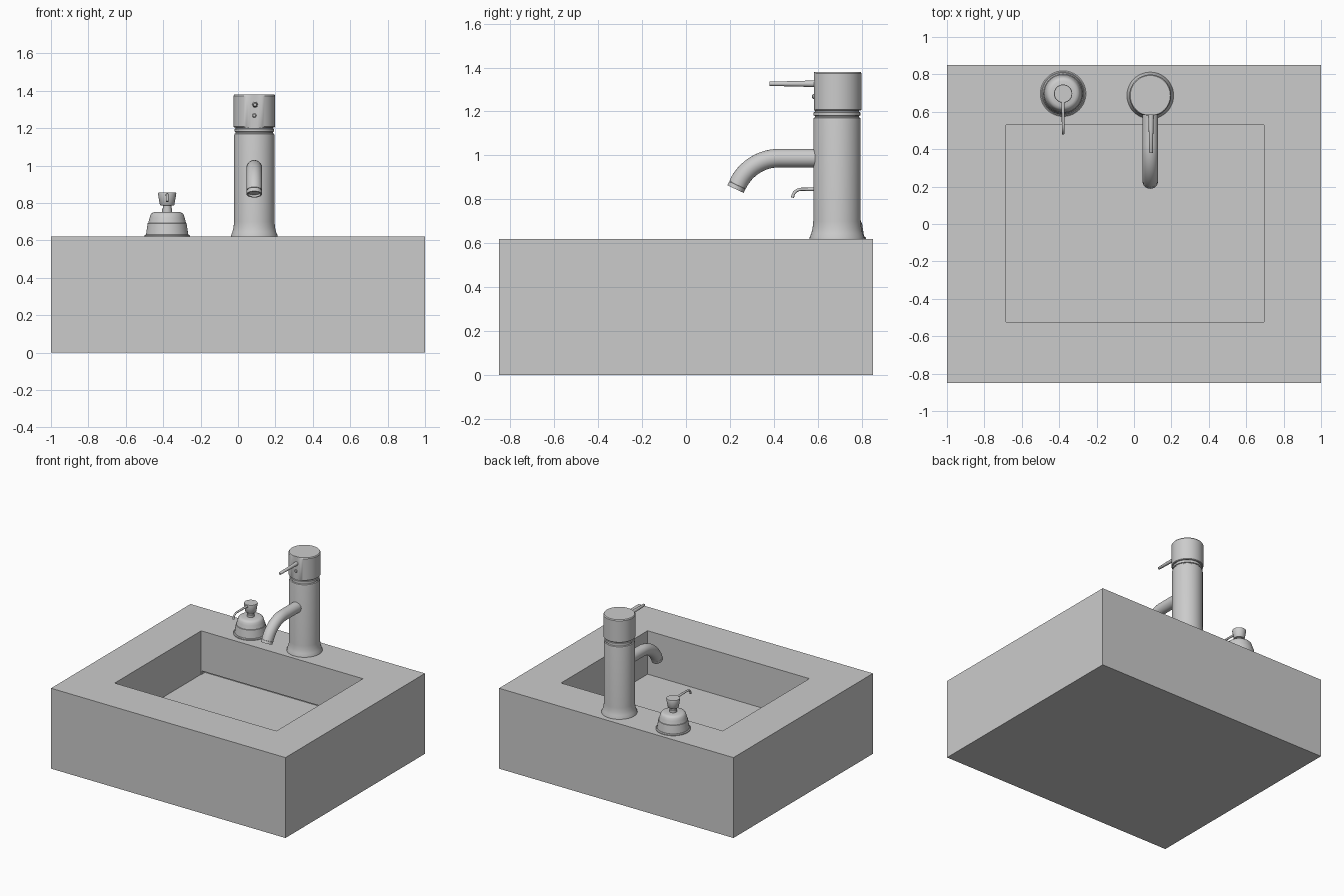
import bpy, bmesh, math
from mathutils import Vector

if "Cube" in bpy.data.objects:
    bpy.data.objects.remove(bpy.data.objects["Cube"])


def finish(name, bm, smooth=True, angle=35):
    bmesh.ops.recalc_face_normals(bm, faces=bm.faces)
    me = bpy.data.meshes.new(name)
    bm.to_mesh(me)
    bm.free()
    ob = bpy.data.objects.new(name, me)
    bpy.context.collection.objects.link(ob)
    bpy.ops.object.select_all(action='DESELECT')
    ob.select_set(True)
    bpy.context.view_layer.objects.active = ob
    if smooth:
        bpy.ops.object.shade_smooth_by_angle(angle=math.radians(angle))
    return ob


def box(name, lo, hi):
    bm = bmesh.new()
    bmesh.ops.create_cube(bm, size=1)
    for v in bm.verts:
        v.co = Vector([(lo[i] + hi[i]) / 2 + v.co[i] * (hi[i] - lo[i]) for i in range(3)])
    return finish(name, bm, False)


def skin(bm, rings):
    n = len(rings[0])
    for a, b in zip(rings, rings[1:]):
        for i in range(n):
            j = (i + 1) % n
            bm.faces.new((a[i], a[j], b[j], b[i]))
    bm.faces.new(rings[0])
    bm.faces.new(rings[-1])


def lathe(name, cx, cy, profile, n=48, flat_y=None):
    """Turn (radius, z) points round a vertical axis; flat_y trims the front."""
    bm = bmesh.new()
    rings = []
    for r, z in profile:
        ring = []
        for i in range(n):
            a = 2 * math.pi * i / n
            y = cy + r * math.sin(a)
            if flat_y is not None:
                y = max(y, flat_y)
            ring.append(bm.verts.new((cx + r * math.cos(a), y, z)))
        rings.append(ring)
    skin(bm, rings)
    return finish(name, bm)


def tube(name, x, path, n=24):
    """Sweep a circle along (y, z, radius) points in the plane at x."""
    bm = bmesh.new()
    rings = []
    t = Vector((-1, 0))
    for k, (y, z, r) in enumerate(path):
        a, b = path[max(k - 1, 0)], path[min(k + 1, len(path) - 1)]
        d = Vector((b[0] - a[0], b[1] - a[1]))
        if d.length > 1e-5:
            t = d.normalized()
        ring = []
        for i in range(n):
            u = 2 * math.pi * i / n
            ring.append(bm.verts.new((x + r * math.cos(u),
                                      y - t.y * r * math.sin(u),
                                      z + t.x * r * math.sin(u))))
        rings.append(ring)
    skin(bm, rings)
    return finish(name, bm)


def arc(cy, cz, rad, a0, a1, r, n):
    out = []
    for k in range(n + 1):
        a = math.radians(a0 + (a1 - a0) * k / n)
        out.append((cy + rad * math.cos(a), cz + rad * math.sin(a), r))
    return out


# Basin block with rectangular bowl and thin drain slot under the back wall
basin = box("basin", (-1, -0.85, 0), (1, 0.85, 0.62))
for lo, hi in (((-0.685, -0.525, 0.285), (0.695, 0.53, 0.8)),
               ((-0.68, 0.5, 0.285), (0.69, 0.57, 0.312))):
    cutter = box("bowl_cutter", lo, hi)
    cutter.hide_render = True
    mod = basin.modifiers.new("cut", 'BOOLEAN')
    mod.operation, mod.solver, mod.object = 'DIFFERENCE', 'EXACT', cutter
    bpy.context.view_layer.objects.active = basin
    bpy.ops.object.modifier_apply(modifier=mod.name)
    bpy.data.objects.remove(cutter)

# Faucet column with flared foot and stepped neck
FX, FY = 0.087, 0.687
lathe("faucet_body", FX, FY, [
    (0.125, 0.62), (0.124, 0.628), (0.117, 0.645), (0.111, 0.67), (0.108, 0.70),
    (0.108, 1.16), (0.106, 1.17), (0.10, 1.174), (0.10, 1.18),
    (0.106, 1.182), (0.106, 1.196), (0.10, 1.198), (0.10, 1.21)])

# Faucet head with flat front
lathe("faucet_head", FX, FY, [
    (0.108, 1.204), (0.112, 1.208), (0.112, 1.373), (0.107, 1.38)], flat_y=0.582)

# Spout with hollow outlet
spout = [(0.64, 0.988, 0.042)] + arc(0.425, 0.778, 0.21, 90, 155, 0.042, 12)
spout += [(0.224 + 0.013, 0.852 + 0.005, 0.041)]
# last point is the lip; step inside for the recess
lip = Vector(spout[-2][:2])
down = Vector((-math.sin(math.radians(155)), math.cos(math.radians(155))))
down = Vector((down.x * 0.1, down.y)).normalized() if down.length == 0 else down.normalized()
spout = spout[:-1]
tip = lip
tube("spout", FX, spout)
outlet = [(tip.x, tip.y, 0.038)]
for s, r in ((0.004, 0.038), (0.004, 0.042), (0.024, 0.042), (0.0241, 0.034), (0.012, 0.034)):
    outlet.append((tip.x + down.x * s, tip.y + down.y * s, r))


def ring_stack(name, x, origin, axis, profile, n=24):
    """Turned part along an axis lying in the side plane: (distance, radius)."""
    bm = bmesh.new()
    rings = []
    for s, r in profile:
        rings.append([bm.verts.new((x + r * math.cos(2 * math.pi * i / n),
                                    origin[0] + axis[0] * s - axis[1] * r * math.sin(2 * math.pi * i / n),
                                    origin[1] + axis[1] * s + axis[0] * r * math.sin(2 * math.pi * i / n)))
                      for i in range(n)])
    skin(bm, rings)
    return finish(name, bm)


ring_stack("spout_outlet", FX, tip, down, [
    (-0.004, 0.038), (0.002, 0.038), (0.003, 0.041), (0.022, 0.041),
    (0.022, 0.034), (0.010, 0.034)])

# Lever and indicator button on the head
ring_stack("lever", FX + 0.004, (0.60, 1.326), (-1, 0), [
    (0, 0.015), (0.03, 0.015), (0.09, 0.0125), (0.218, 0.010), (0.221, 0.008)], 16)
ring_stack("head_button", FX, (0.59, 1.268), (-1, 0), [
    (0, 0.011), (0.012, 0.011), (0.016, 0.007)], 16)

# Soap dispenser: base, bell body, neck
DX, DY = -0.379, 0.697
lathe("dispenser_base", DX, DY, [(0.122, 0.62), (0.122, 0.626), (0.116, 0.631)])
lathe("dispenser_body", DX, DY, [
    (0.113, 0.63), (0.111, 0.645), (0.104, 0.692), (0.101, 0.694), (0.094, 0.72),
    (0.089, 0.737), (0.081, 0.747), (0.068, 0.752), (0.03, 0.753)])
lathe("dispenser_neck", DX, DY, [(0.027, 0.745), (0.027, 0.77), (0.023, 0.772), (0.023, 0.80)], 32)

# Dispenser pump cap and thin nozzle
lathe("pump_cap", DX, DY, [(0.036, 0.788), (0.039, 0.792), (0.049, 0.85), (0.047, 0.856)], 32)
tube("pump_nozzle", DX, [(0.69, 0.842, 0.009), (0.60, 0.846, 0.008)]
     + arc(0.525, 0.806, 0.04, 90, 170, 0.007, 8) + [(0.484, 0.808, 0.007)], 12)
